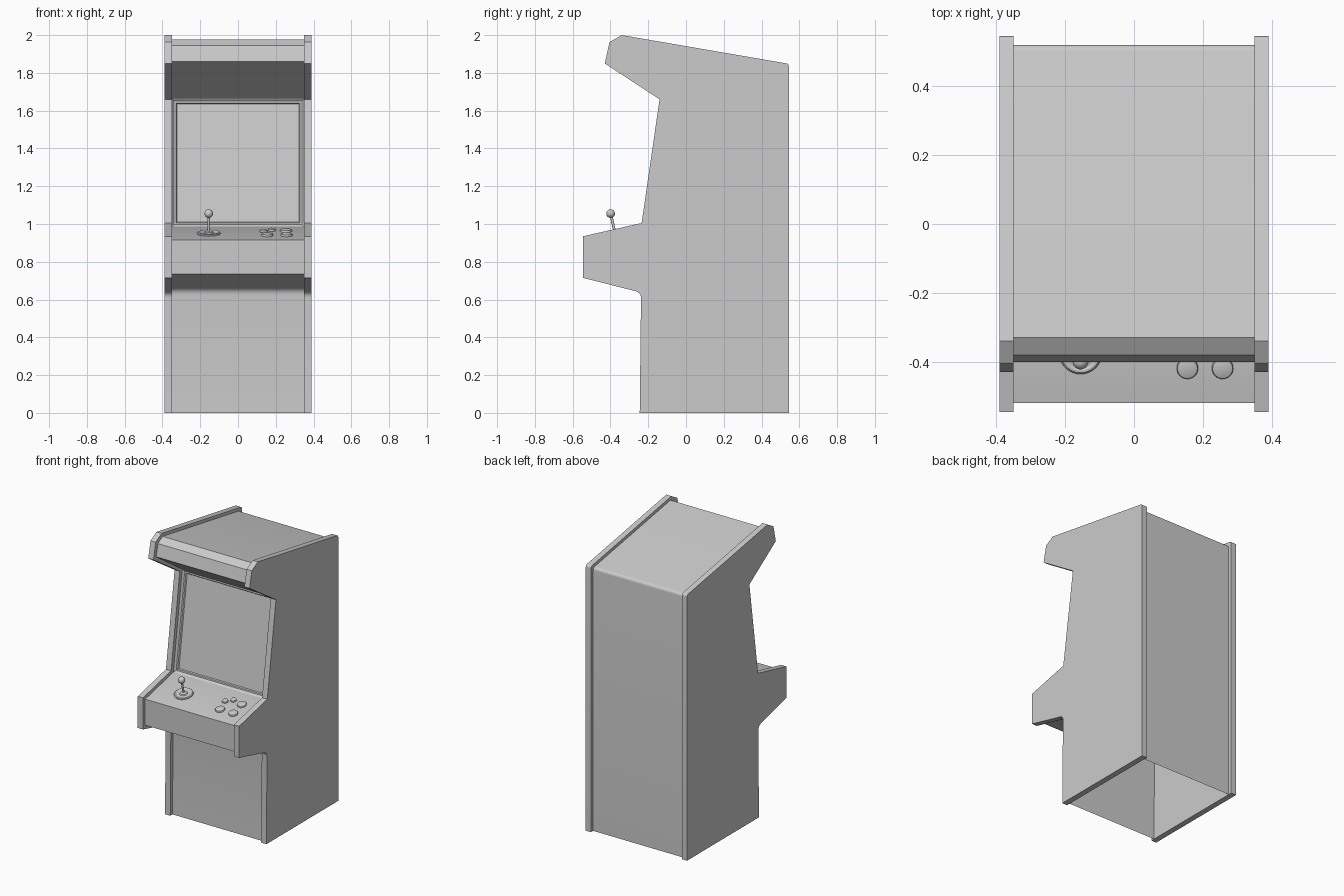
import bpy, bmesh, math
from mathutils import Vector, Matrix

if "Cube" in bpy.data.objects:
    bpy.data.objects.remove(bpy.data.objects["Cube"])


def rounded(points, radii, steps=5):
    """Replace the chosen corners of a (y, z) profile by small curves."""
    out = []
    for i, p in enumerate(points):
        p = Vector(p)
        if i not in radii:
            out.append(p)
            continue
        a = p + (Vector(points[i - 1]) - p).normalized() * radii[i]
        b = p + (Vector(points[(i + 1) % len(points)]) - p).normalized() * radii[i]
        for s in range(steps + 1):
            t = s / steps
            out.append(a * (1 - t) ** 2 + p * 2 * t * (1 - t) + b * t * t)
    return out


def finish(bm, name, angle=30):
    mesh = bpy.data.meshes.new(name)
    bm.to_mesh(mesh)
    bm.free()
    obj = bpy.data.objects.new(name, mesh)
    bpy.context.collection.objects.link(obj)
    bpy.ops.object.select_all(action='DESELECT')
    obj.select_set(True)
    bpy.context.view_layer.objects.active = obj
    bpy.ops.object.shade_smooth_by_angle(angle=math.radians(angle))
    return obj


def lathe(name, profile, matrix, segments=32):
    """Spin an (r, h) profile that starts and ends on the axis."""
    bm = bmesh.new()
    verts = [bm.verts.new((r, 0, h)) for r, h in profile]
    edges = [bm.edges.new(e) for e in zip(verts, verts[1:])]
    bmesh.ops.spin(bm, geom=verts + edges, cent=(0, 0, 0), axis=(0, 0, 1),
                   angle=math.tau, steps=segments, use_duplicate=False)
    bmesh.ops.remove_doubles(bm, verts=bm.verts, dist=1e-5)
    bmesh.ops.recalc_face_normals(bm, faces=bm.faces)
    bm.transform(matrix)
    return finish(bm, name)


# Side panels
side = rounded([(-0.245, 0), (0.545, 0), (0.545, 1.848), (-0.34, 2.0),
                (-0.405, 1.963), (-0.43, 1.85), (-0.14, 1.66), (-0.235, 1.005),
                (-0.545, 0.935), (-0.545, 0.715), (-0.238, 0.637)],
               {2: 0.015, 10: 0.03})
for name, x in (("left_side_panel", -0.39), ("right_side_panel", 0.35)):
    bm = bmesh.new()
    face = bm.faces.new([bm.verts.new((x, p.x, p.y)) for p in side])
    ext = bmesh.ops.extrude_face_region(bm, geom=[face])["geom"]
    bmesh.ops.translate(bm, vec=(0.04, 0, 0),
                        verts=[v for v in ext if isinstance(v, bmesh.types.BMVert)])
    bmesh.ops.recalc_face_normals(bm, faces=bm.faces)
    finish(bm, name)

# Cabinet shell between the panels, open at the bottom
shell = rounded([(-0.22, 0), (-0.213, 0.657), (-0.52, 0.735), (-0.52, 0.916),
                 (-0.21, 0.986), (-0.113, 1.665), (-0.4, 1.86), (-0.38, 1.945),
                 (-0.33, 1.976), (0.52, 1.83), (0.52, 0)],
                {1: 0.035, 9: 0.02})
bm = bmesh.new()
rows = [[bm.verts.new((x, p.x, p.y)) for x in (-0.35, 0.35)] for p in shell]
faces = [bm.faces.new((a[0], a[1], b[1], b[0])) for a, b in zip(rows, rows[1:])]

# Stepped screen frame pressed into the sloping front
screen = next(f for f in faces if 1.2 < f.calc_center_median().z < 1.5
              and f.calc_center_median().y < 0)
for thickness, depth in ((0.006, 0), (0.012, -0.012), (0.01, 0), (0.005, -0.008)):
    bmesh.ops.inset_individual(bm, faces=[screen], thickness=thickness,
                               depth=depth, use_even_offset=True)
finish(bm, "cabinet_shell")

# Controls sit square to the sloping panel
slope = math.atan2(0.07, 0.31)


def on_panel(x, y):
    z = 0.916 + (y + 0.52) * 0.07 / 0.31
    return Matrix.Translation((x, y, z)) @ Matrix.Rotation(slope, 4, 'X')


# Joystick: dished base ring, shaft and ball
stick = on_panel(-0.155, -0.375)
lathe("joystick_base", [(0, 0), (0.062, 0), (0.061, 0.005), (0.056, 0.009),
                        (0.05, 0.009), (0.044, 0.005), (0.026, 0.005),
                        (0.022, 0.011), (0.012, 0.014), (0, 0.015)], stick)
lathe("joystick_shaft", [(0, 0), (0.007, 0), (0.007, 0.1), (0, 0.1)], stick, 16)
ball = [(0.023 * math.sin(math.pi * i / 12), 0.109 - 0.023 * math.cos(math.pi * i / 12))
        for i in range(13)]
lathe("joystick_ball", ball, stick, 24)

# Three large and two small buttons
for i, (x, y, r) in enumerate([(0.155, -0.418, 0.031), (0.257, -0.418, 0.031),
                               (0.254, -0.32, 0.031), (0.135, -0.333, 0.02),
                               (0.178, -0.302, 0.02)]):
    lathe(f"button_{i + 1}", [(0, 0), (r, 0), (r, 0.006), (r * 0.93, 0.01),
                              (r * 0.75, 0.012), (0, 0.013)], on_panel(x, y))
